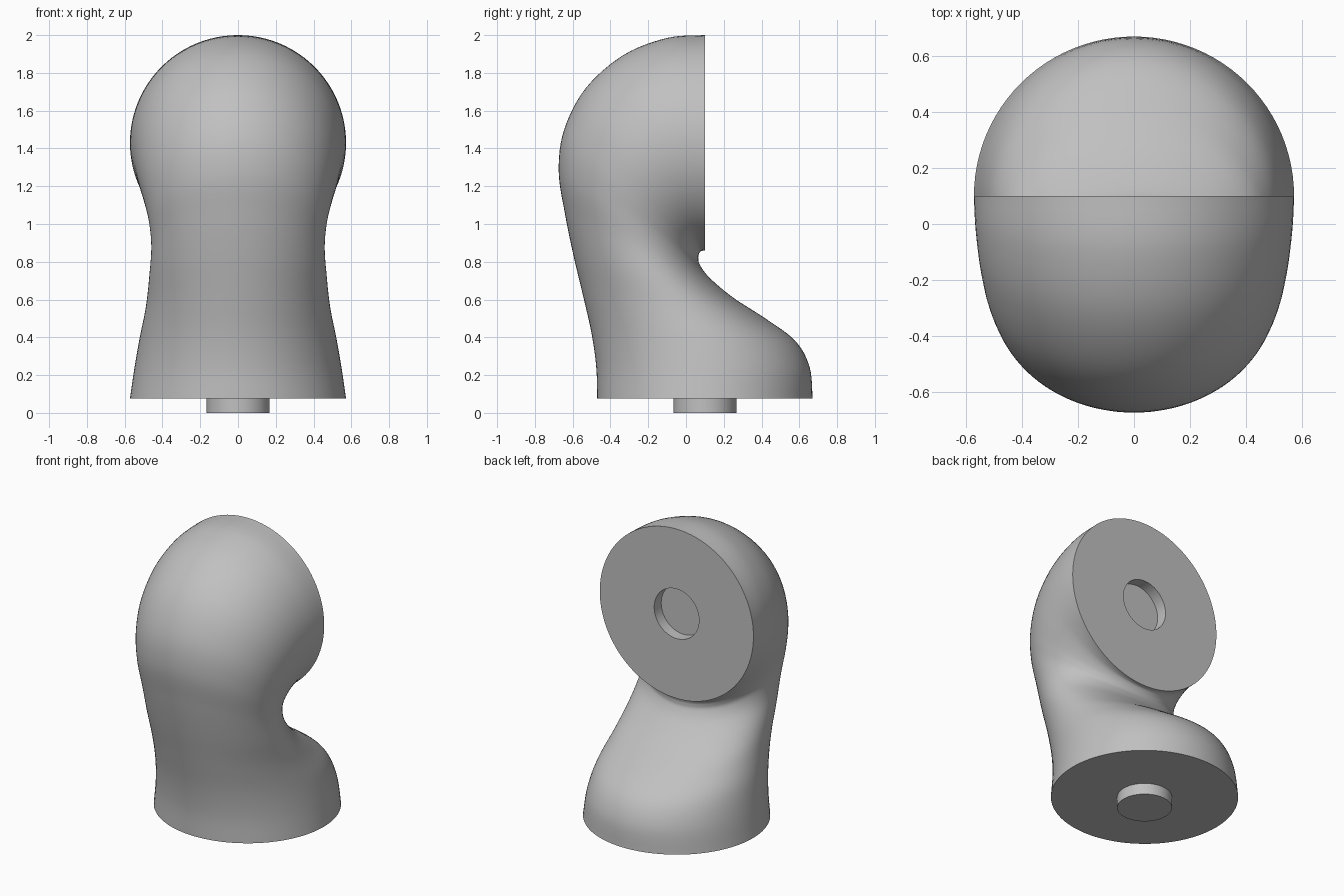
import bpy, bmesh, math
from mathutils import Vector

cube = bpy.data.objects.get("Cube")
if cube:
    bpy.data.objects.remove(cube, do_unlink=True)

grey = bpy.data.materials.new("plain grey")
grey.use_nodes = True
COLOUR = (0.53, 0.53, 0.53, 1)
grey.diffuse_color = COLOUR
grey.node_tree.nodes["Principled BSDF"].inputs["Base Color"].default_value = COLOUR

# Cross-sections of the bend: outer y, z, inner y, z, half width
SECTIONS = [
    (-.47, .075, .67, .075, .572),
    (-.475, .24, .655, .24, .548),
    (-.50, .42, .58, .38, .52),
    (-.545, .62, .42, .50, .488),
    (-.595, .83, .25, .61, .47),
    (-.64, 1.05, .125, .715, .459),
    (-.674, 1.28, .073, .785, .473),
    (-.645, 1.50, .065, .82, .50),
    (-.53, 1.72, .068, .84, .53),
    (-.33, 1.895, .075, .853, .553),
    (-.1, 1.985, .085, .858, .567),
    (.1, 2.0, .1, .86, .572),
]
SIDES, STEPS = 96, 6
CENTRE_Y, HEAD_Z, PIN_R, PIN_H = .1, 1.43, .167, .075


def blend(a, b, c, d, t):
    """Catmull-Rom blend between b and c."""
    return [q + .5 * t * (r - p + t * (2 * p - 5 * q + 4 * r - s + t * (3 * (q - r) + s - p)))
            for p, q, r, s in zip(a, b, c, d)]


def smooth_sections():
    last = len(SECTIONS) - 1
    for i in range(last):
        four = [SECTIONS[min(max(i + k, 0), last)] for k in (-1, 0, 1, 2)]
        for j in range(STEPS):
            yield blend(*four, j / STEPS)
    yield SECTIONS[last]


def ring(bm, outer, inner, half_width):
    """Ellipse of vertices spanning the outer and inner points."""
    mid, arm = (outer + inner) / 2, (inner - outer) / 2
    angles = [math.tau * k / SIDES for k in range(SIDES)]
    return [bm.verts.new(mid + arm * math.cos(a) + Vector((half_width * math.sin(a), 0, 0)))
            for a in angles]


def bridge(bm, a, b):
    for k in range(SIDES):
        n = (k + 1) % SIDES
        bm.faces.new((a[k], a[n], b[n], b[k]))


def finish(bm, name):
    bmesh.ops.recalc_face_normals(bm, faces=bm.faces)
    mesh = bpy.data.meshes.new(name)
    bm.to_mesh(mesh)
    bm.free()
    mesh.materials.append(grey)
    obj = bpy.data.objects.new(name, mesh)
    bpy.context.collection.objects.link(obj)
    bpy.ops.object.select_all(action='DESELECT')
    obj.select_set(True)
    bpy.context.view_layer.objects.active = obj
    bpy.ops.object.shade_smooth_by_angle(angle=math.radians(35))


# Bent body, with a round socket sunk into the upright end face
bm = bmesh.new()
rings = [ring(bm, Vector((0, s[0], s[1])), Vector((0, s[2], s[3])), s[4])
         for s in smooth_sections()]
for depth in (0, PIN_H):
    y = CENTRE_Y - depth
    rings.append(ring(bm, Vector((0, y, HEAD_Z + PIN_R)), Vector((0, y, HEAD_Z - PIN_R)), PIN_R))
for a, b in zip(rings, rings[1:]):
    bridge(bm, a, b)
bm.faces.new(rings[0])
bm.faces.new(rings[-1])
finish(bm, "elbow_body")

# Round peg under the base
bm = bmesh.new()
ends = [ring(bm, Vector((0, CENTRE_Y - PIN_R, z)), Vector((0, CENTRE_Y + PIN_R, z)), PIN_R)
        for z in (0, PIN_H)]
bridge(bm, *ends)
for end in ends:
    bm.faces.new(end)
finish(bm, "base_peg")
